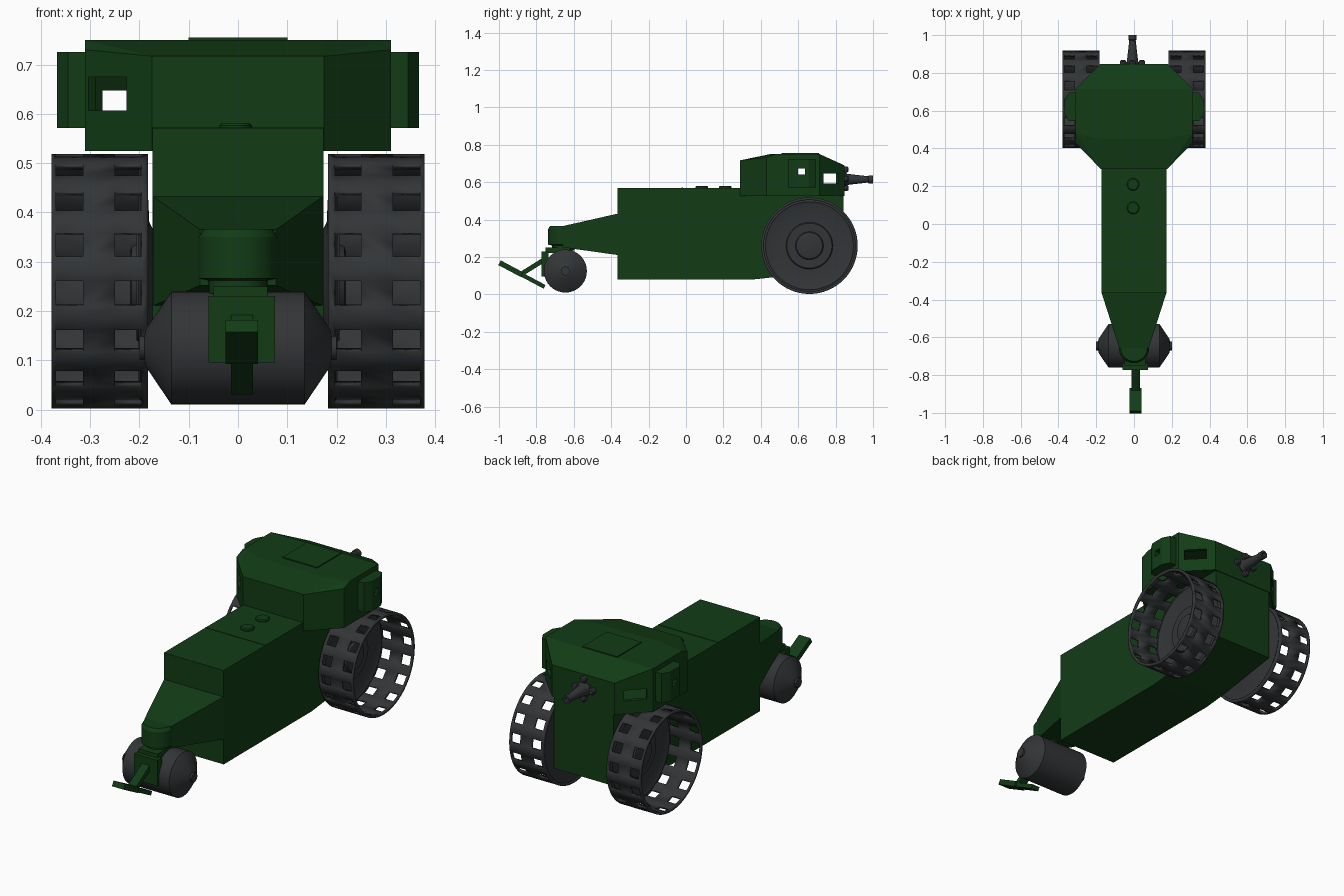
import bpy, bmesh, math
from mathutils import Matrix, Vector

if "Cube" in bpy.data.objects:
    bpy.data.objects.remove(bpy.data.objects["Cube"])


def material(name, rgb):
    m = bpy.data.materials.new(name)
    m.diffuse_color = (*rgb, 1)
    m.use_nodes = True
    m.node_tree.nodes["Principled BSDF"].inputs["Base Color"].default_value = m.diffuse_color
    return m


GREEN = material("green_paint", (0.006, 0.045, 0.008))
STEEL = material("dark_steel", (0.032, 0.035, 0.037))


def finish(name, bm, mat, mirror=False, smooth=False, normals=True):
    if normals:
        bmesh.ops.recalc_face_normals(bm, faces=bm.faces)
    me = bpy.data.meshes.new(name)
    bm.to_mesh(me)
    bm.free()
    ob = bpy.data.objects.new(name, me)
    bpy.context.collection.objects.link(ob)
    me.materials.append(mat)
    if smooth:
        bpy.context.view_layer.objects.active = ob
        ob.select_set(True)
        bpy.ops.object.shade_smooth_by_angle(angle=math.radians(30))
        ob.select_set(False)
    if mirror:
        ob.modifiers.new("mirror", 'MIRROR')
    return ob


def box(name, lo, hi, mat=GREEN, rot=None, mirror=False):
    lo, hi = Vector(lo), Vector(hi)
    bm = bmesh.new()
    m = Matrix.Translation((lo + hi) / 2) @ (rot or Matrix()) @ Matrix.Diagonal((*(hi - lo), 1))
    bmesh.ops.create_cube(bm, size=1, matrix=m)
    return finish(name, bm, mat, mirror)


def tilted(name, center, size, angle, axis):
    c, s = Vector(center), Vector(size) / 2
    return box(name, c - s, c + s, rot=Matrix.Rotation(math.radians(angle), 4, axis))


def hull_of(name, pts, mat=GREEN, mirror=False):
    bm = bmesh.new()
    vs = [bm.verts.new(p) for p in pts]
    bmesh.ops.convex_hull(bm, input=vs)
    bmesh.ops.dissolve_limit(bm, angle_limit=0.01, verts=bm.verts, edges=bm.edges)
    return finish(name, bm, mat, mirror)


def lathe(name, profile, axis, center, mat, segs=32, mirror=False):
    # profile: (radius, position along axis), closed at both ends on the axis
    cx, cy, cz = center
    bm = bmesh.new()
    rings = []
    for r, t in profile:
        ring = []
        for i in range(segs):
            a = 2 * math.pi * i / segs
            u, v = r * math.cos(a), r * math.sin(a)
            p = {'X': (t, u, v), 'Y': (u, t, v), 'Z': (u, v, t)}[axis]
            ring.append(bm.verts.new((cx + p[0], cy + p[1], cz + p[2])))
        rings.append(ring)
    for a, b in zip(rings, rings[1:]):
        for i in range(segs):
            j = (i + 1) % segs
            bm.faces.new((a[i], a[j], b[j], b[i]))
    bm.faces.new(rings[0])
    bm.faces.new(rings[-1])
    return finish(name, bm, mat, mirror, smooth=True)


def cut(ob, cutters):
    bpy.context.view_layer.objects.active = ob
    for c in cutters:
        c.hide_render = True
        m = ob.modifiers.new("cut", 'BOOLEAN')
        m.operation, m.solver, m.object = 'DIFFERENCE', 'EXACT', c
        bpy.ops.object.modifier_apply(modifier=m.name)


# Hull: side profile extruded across x
bm = bmesh.new()
side = [(-.365, .08), (.36, .08), (.47, .092), (.843, .15), (.843, .53),
        (.3, .53), (.3, .57), (-.365, .57)]
face = bm.faces.new([bm.verts.new((-.173, y, z)) for y, z in side])
ext = bmesh.ops.extrude_face_region(bm, geom=[face])
bmesh.ops.translate(bm, vec=(.346, 0, 0),
                    verts=[v for v in ext['geom'] if isinstance(v, bmesh.types.BMVert)])
finish("hull", bm, GREEN)
box("hull_top_seam", (-.173, -.023, .568), (.173, -.017, .572))
for y in (.085, .21):
    lathe("top_vent", [(.033, .56), (.033, .576), (.028, .581)], 'Z', (-.005, y, 0), GREEN, 24)

# Tapered tail boom and steering head
hull_of("tail_boom", [(s * x, y, z) for s in (-1, 1) for x, y, z in
                      [(.173, -.36, .21), (.173, -.36, .433), (.077, -.66, .252), (.077, -.66, .365)]])
lathe("steering_head", [(.06, .235), (.06, .262), (.08, .266), (.08, .35), (.07, .366)],
      'Z', (0, -.657, 0), GREEN)

# Turret: hollow faceted shell with vision openings
outline = [(.175, .29, .717), (.31, .43, .73), (.31, .715, .75), (.18, .847, .69)]
pts = [(s * x, y, z) for s in (-1, 1) for x, y, top in outline for z in (.525, top)]
pts += [(s * x, y, .75) for s in (-1, 1) for x, y in [(.18, .45), (.31, .48)]]
turret = hull_of("turret", pts)
mid = Vector((0, .57, .635))
cavity = hull_of("turret_cavity_cutter",
                 [mid + Vector((d.x * .94, d.y * .94, d.z * .9)) for d in (Vector(p) - mid for p in pts)])
windows = [tilted("front_window_cutter", (s * .25, .775, .62), (.11, .1, .055), -45 * s, 'Z')
           for s in (-1, 1)]
windows.append(tilted("rear_window_cutter", (-.265, .383, .641), (.11, .09, .068), -46, 'Z'))
peep = box("peephole_cutter", (-.6, .6, .64), (.6, .635, .672))
cut(turret, [cavity, *windows, peep])

# Side sponsons
plan = [(.305, .545), (.345, .545), (.367, .58), (.367, .655), (.345, .695), (.305, .695)]
for s, label in ((1, "right"), (-1, "left")):
    cut(hull_of(label + "_sponson", [(s * x, y, z) for x, y in plan for z in (.571, .725)]), [peep])
for c in [cavity, *windows, peep]:
    bpy.data.objects.remove(c)
box("roof_hatch", (-.1, .51, .745), (.1, .71, .755))

# Gun with cross-shaped mount
lathe("gun", [(.038, .835), (.038, .852), (.03, .862), (.027, .885), (.017, .972),
              (.021, .976), (.021, 1.0), (.011, 1.0), (.011, .96)], 'Y', (-.008, 0, .615), STEEL, 20)
for k in range(4):
    a = k * math.pi / 2
    lathe("mount_lug", [(.016, .845), (.016, .862), (.011, .868)], 'Y',
          (-.008 + .05 * math.cos(a), 0, .618 + .05 * math.sin(a)), STEEL, 12)
box("mount_bar_upright", (-.02, .845, .568), (.004, .857, .668), STEEL)
box("mount_bar_level", (-.058, .845, .606), (.042, .857, .63), STEEL)

# Big wheels: drum with two rows of square holes
WY, WZ, SEG = .66, .2605, 64
cols = [.183, .196, .25, .315, .369, .378]
bm = bmesh.new()
grid = [[bm.verts.new((x, WY + .251 * math.cos(a), WZ + .251 * math.sin(a))) for x in cols]
        for a in (2 * math.pi * i / SEG for i in range(SEG))]
for i in range(SEG):
    a, b = grid[i], grid[(i + 1) % SEG]
    for j in range(5):
        if not (j in (1, 3) and i % 4 < 2):
            bm.faces.new((a[j], b[j], b[j + 1], a[j + 1]))
drum = finish("wheel_drum", bm, STEEL, smooth=True)
sol = drum.modifiers.new("thickness", 'SOLIDIFY')
sol.thickness, sol.offset = .014, 0
drum.modifiers.new("mirror", 'MIRROR')
lathe("wheel_disc", [(.1, .17), (.12, .18), (.247, .186), (.247, .198), (.235, .202), (.225, .197),
                     (.125, .197), (.12, .206), (.075, .206), (.07, .216), (.06, .219)],
      'X', (0, WY, WZ), STEEL, 64, mirror=True)

# Tail roller with conical ends
half = [(.115, .135), (.038, .187), (.024, .19), (.024, .2)]
lathe("tail_roller", [(r, -t) for r, t in reversed(half)] + half, 'X', (0, -.645, .125), STEEL, 40)

# Roller bracket and tail skid
box("roller_bracket", (-.06, -.772, .095), (.075, -.735, .23))
box("bracket_top", (-.05, -.75, .222), (.06, -.62, .25))
tilted("skid_arm", (.008, -.815, .15), (.045, .15, .025), 32, 'X')
tilted("skid_blade_wide", (.008, -.936, .137), (.066, .138, .028), -28, 'X')
tilted("skid_blade_narrow", (.008, -.817, .073), (.045, .138, .022), -28, 'X')
